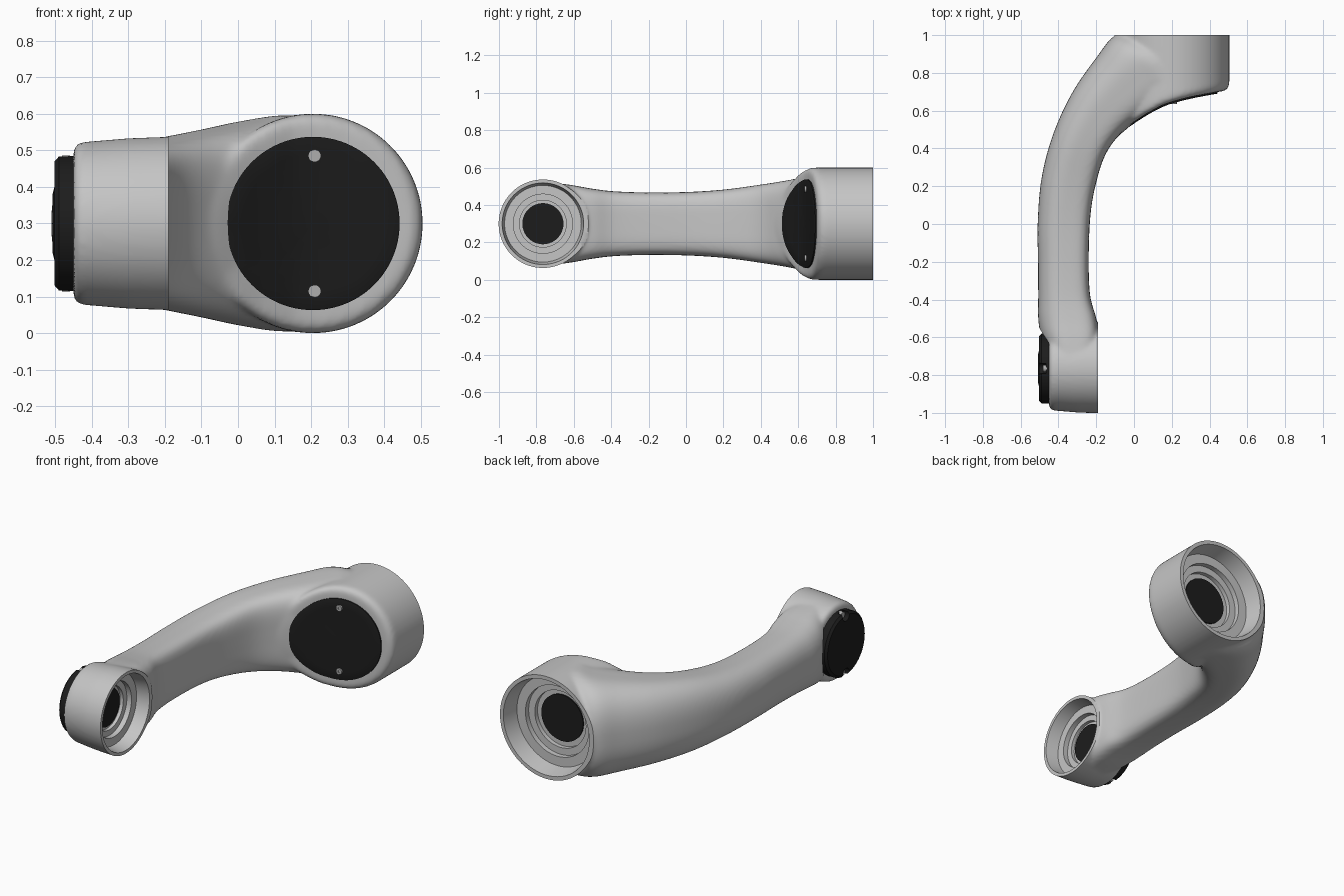
import bpy, bmesh, math

if "Cube" in bpy.data.objects:
    bpy.data.objects.remove(bpy.data.objects["Cube"])


def material(name, v):
    m = bpy.data.materials.new(name)
    m.diffuse_color = (v, v, v, 1)
    m.use_nodes = True
    m.node_tree.nodes["Principled BSDF"].inputs["Base Color"].default_value = m.diffuse_color
    return m


GREY = material("light grey metal", 0.56)
BLACK = material("black plastic", 0.012)
STEEL = material("screw steel", 0.42)
BIG = (0.205, 0, 0.3)        # centre of the wide joint, axis along y
SMALL = (0, -0.765, 0.3)     # centre of the narrow joint, axis along x


def finish(bm, name, mat):
    bmesh.ops.remove_doubles(bm, verts=bm.verts, dist=1e-5)
    bmesh.ops.recalc_face_normals(bm, faces=bm.faces)
    me = bpy.data.meshes.new(name)
    bm.to_mesh(me)
    bm.free()
    me.materials.append(mat)
    ob = bpy.data.objects.new(name, me)
    bpy.context.collection.objects.link(ob)
    return ob


def skin(bm, rings):
    """Join equal rings of points with quads."""
    vs = [[bm.verts.new(p) for p in r] for r in rings]
    n = len(vs[0])
    for a, b in zip(vs, vs[1:]):
        for i in range(n):
            j = (i + 1) % n
            bm.faces.new((a[i], a[j], b[j], b[i]))
    return vs


def lathe(name, profile, axis, centre, mat=GREY, n=96, depth=None):
    """Turn (radius, position) pairs; depth(x) bends the positions."""
    rings = []
    for r, a in profile:
        ring = []
        for i in range(n):
            t = 2 * math.pi * i / n
            u, w = r * math.cos(t), r * math.sin(t)
            if axis == 'y':
                x = centre[0] + u
                ring.append((x, a + (depth(x) if depth and a < 0.5 else 0), centre[2] + w))
            else:
                ring.append((a, centre[1] + u, centre[2] + w))
        rings.append(ring)
    bm = bmesh.new()
    skin(bm, rings)
    return finish(bm, name, mat)


def bake(ob):
    dg = bpy.context.evaluated_depsgraph_get()
    me = bpy.data.meshes.new_from_object(ob.evaluated_get(dg))
    ob.modifiers.clear()
    ob.data = me


def cut(ob, cutter):
    m = ob.modifiers.new("cut", 'BOOLEAN')
    m.operation, m.solver, m.object = 'DIFFERENCE', 'EXACT', cutter
    bake(ob)
    bpy.data.objects.remove(cutter)


def smooth(ob, angle=35):
    bpy.ops.object.select_all(action='DESELECT')
    ob.select_set(True)
    bpy.context.view_layer.objects.active = ob
    bpy.ops.object.shade_smooth_by_angle(angle=math.radians(angle))


# Concave front face of the wide joint: y as a function of x
FACE = [(-0.12, 0.42), (-0.03, 0.52), (0.05, 0.575), (0.15, 0.63),
        (0.21, 0.65), (0.3, 0.673), (0.4, 0.692), (0.51, 0.71)]


def face_y(x):
    for (x0, y0), (x1, y1) in zip(FACE, FACE[1:]):
        if x <= x1:
            return y0 + (y1 - y0) * (x - x0) / (x1 - x0)
    return FACE[-1][1]


# Curved arm: outer point, inner point, half height
SECTIONS = [
    (-0.44, -0.72, -0.21, -0.72, 0.222), (-0.49, -0.60, -0.19, -0.60, 0.205),
    (-0.507, -0.50, -0.20, -0.50, 0.187), (-0.507, -0.38, -0.232, -0.38, 0.173),
    (-0.508, -0.20, -0.24, -0.20, 0.167), (-0.51, 0.0, -0.232, 0.03, 0.170),
    (-0.49, 0.24, -0.205, 0.20, 0.184), (-0.43, 0.47, -0.15, 0.37, 0.21),
    (-0.33, 0.69, -0.06, 0.49, 0.234), (-0.2, 0.88, 0.05, 0.575, 0.259),
    (-0.095, 1.0, 0.15, 0.63, 0.281), (0.05, 1.0, 0.21, 0.65, 0.296),
    (0.2, 0.98, 0.28, 0.673, 0.28)]


def catmull(p, q, r, s, t):
    return [0.5 * (2 * b + (c - a) * t + (2 * a - 5 * b + 4 * c - d) * t * t
                   + (3 * b - a - 3 * c + d) * t ** 3) for a, b, c, d in zip(p, q, r, s)]


def section_ring(s, n=64):
    ox, oy, ix, iy, h = s
    pts = []
    for i in range(n):
        t = 2 * math.pi * i / n
        c, w = math.cos(t), math.sin(t)
        e = 2 / (4.5 if c > 0 else 2.5)      # squarer inside, rounder outside
        u = math.copysign(abs(c) ** e, c) / 2 + 0.5
        pts.append((ox + (ix - ox) * u, oy + (iy - oy) * u,
                    0.3 + h * math.copysign(abs(w) ** e, w)))
    return pts


rings, last = [], len(SECTIONS) - 1
for k in range(last):
    quad = [SECTIONS[min(max(k + d, 0), last)] for d in (-1, 0, 1, 2)]
    rings += [section_ring(catmull(*quad, i / 6)) for i in range(6)]
rings.append(section_ring(SECTIONS[-1]))
bm = bmesh.new()
loops = skin(bm, rings)
bm.faces.new(loops[0])
bm.faces.new(loops[-1])
arm = finish(bm, "arm_body", GREY)

# Wide and narrow joint housings, fused with the arm into one casting
wide = lathe("wide_housing", [(0, 1.04), (0.3, 1.04), (0.3, 0.035), (0.296, 0.018),
             (0.287, 0.006), (0.27, 0), (0.18, 0), (0.09, 0), (0, 0)], 'y', BIG, depth=face_y)
narrow = lathe("narrow_housing", [(0, -0.15), (0.237, -0.15), (0.237, -0.19), (0.233, -0.3),
               (0.222, -0.43), (0.21, -0.45), (0, -0.45)], 'x', SMALL)
bm = bmesh.new()
for part in (arm, wide, narrow):
    bm.from_mesh(part.data)
for part in (wide, narrow, arm):
    bpy.data.objects.remove(part)
body = finish(bm, "arm_casting", GREY)
m = body.modifiers.new("fuse", 'REMESH')
m.mode, m.voxel_size = 'VOXEL', 0.011
m = body.modifiers.new("soften", 'SMOOTH')
m.factor, m.iterations = 0.5, 8
bake(body)

# Flat joint ends with stepped bores, and the recess behind the round cover
cut(body, lathe("wide_bore", [(0, 1.2), (0.6, 1.2), (0.6, 1.0), (0.278, 1.0), (0.26, 0.9),
    (0.205, 0.9), (0.205, 0.87), (0.165, 0.87), (0.165, 0.845), (0, 0.845)], 'y', BIG))
cut(body, lathe("narrow_bore", [(0, 0.0), (0.35, 0.0), (0.35, -0.19), (0.218, -0.19),
    (0.205, -0.265), (0.158, -0.265), (0.158, -0.295), (0.125, -0.295), (0.125, -0.315),
    (0, -0.315)], 'x', SMALL))
cut(body, lathe("cover_recess", [(0, -0.6), (0.25, -0.6), (0.2, -0.45), (0, -0.45)], 'x', SMALL))
if not body.data.materials:
    body.data.materials.append(GREY)
smooth(body, 40)

# Black plugs at the bottom of the bores
smooth(lathe("wide_bore_plug", [(0, 0.853), (0.135, 0.853), (0.135, 0.84), (0, 0.84)],
             'y', BIG, BLACK))
smooth(lathe("narrow_bore_plug", [(0, -0.308), (0.11, -0.308), (0.11, -0.32), (0, -0.32)],
             'x', SMALL, BLACK))

# Curved black cover on the concave face, with two screw holes
cover = lathe("curved_cover", [(0, 0.03), (0.237, 0.03), (0.237, -0.007)]
              + [(r, -0.009) for r in (0.233, 0.19, 0.14, 0.09, 0.04, 0)],
              'y', BIG, BLACK, depth=face_y)
smooth(cover)

# Round black cover on the narrow joint
cap = lathe("round_cover", [(0, -0.508), (0.08, -0.507), (0.1, -0.502), (0.172, -0.502),
            (0.185, -0.49), (0.185, -0.44), (0, -0.44)], 'x', SMALL, BLACK)
for side, label in ((1, "upper"), (-1, "lower")):
    z = 0.3 + side * 0.168
    cut(cap, lathe("notch", [(0, -0.6), (0.03, -0.6), (0.03, -0.465), (0, -0.465)],
                   'x', (0, -0.765, z), n=24))
    smooth(lathe(label + "_cap_screw", [(0, -0.482), (0.018, -0.482), (0.018, -0.46),
                 (0, -0.46)], 'x', (0, -0.765, z), STEEL, 24))
    # Socket screw on the curved cover
    z = 0.3 + side * 0.185
    y = face_y(0.21)
    smooth(lathe(label + "_cover_screw", [(0, y - 0.012), (0.007, y - 0.012), (0.007, y - 0.016),
                 (0.017, y - 0.016), (0.017, y + 0.02), (0, y + 0.02)],
                 'y', (0.21, 0, z), STEEL, 24))
smooth(cap)
